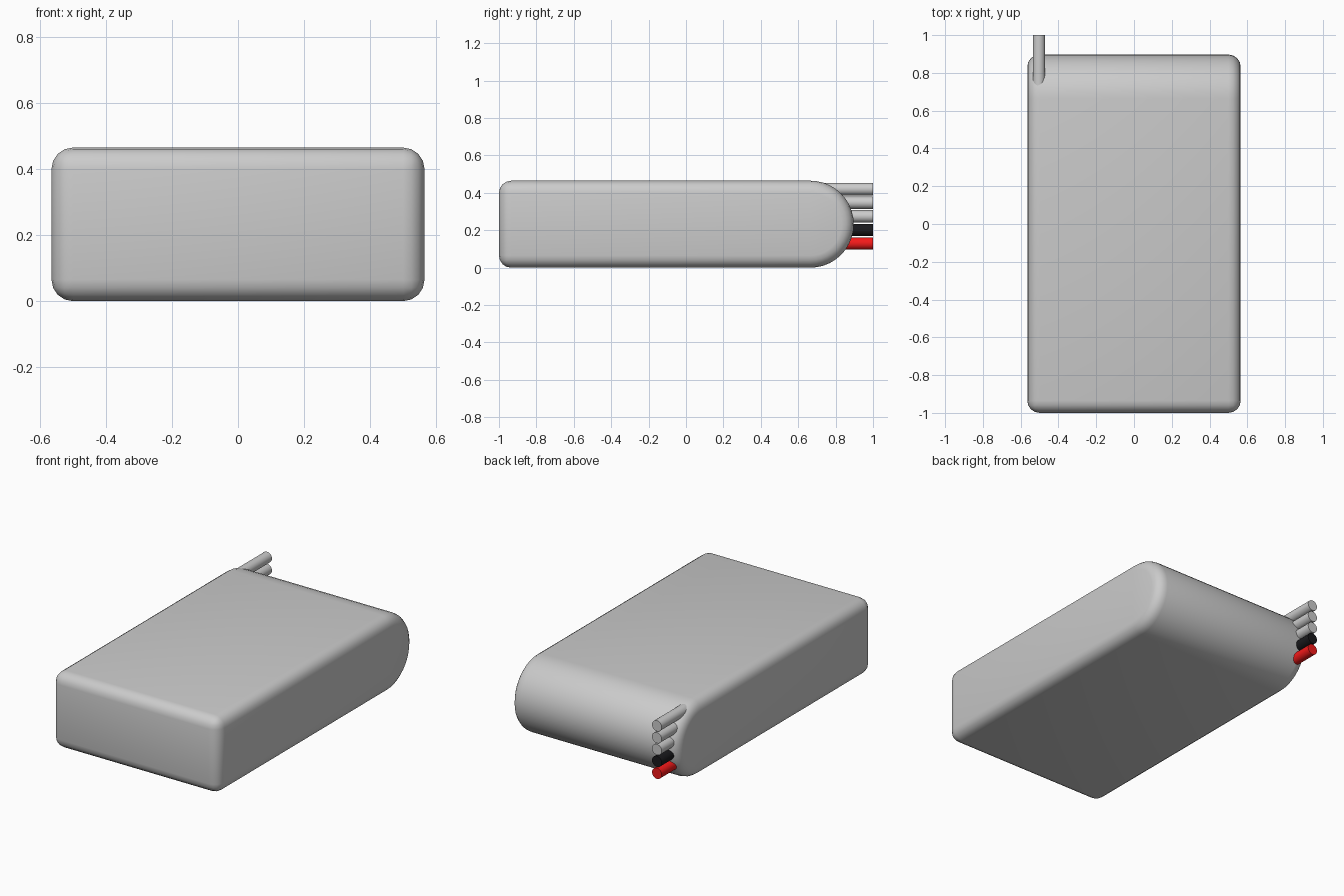
import bpy, bmesh
from math import sin, cos, pi

if "Cube" in bpy.data.objects:
    bpy.data.objects.remove(bpy.data.objects["Cube"])

HALF_W, HEIGHT = 0.565, 0.465
R = HEIGHT / 2
ARC_Y = 0.897 - R


def finish(obj, angle):
    bpy.ops.object.select_all(action='DESELECT')
    obj.select_set(True)
    bpy.context.view_layer.objects.active = obj
    bpy.ops.object.shade_smooth_by_angle(angle=angle)


def colour(obj, name, rgb):
    mat = bpy.data.materials.new(name)
    mat.diffuse_color = (*rgb, 1)
    mat.use_nodes = True
    mat.node_tree.nodes["Principled BSDF"].inputs["Base Color"].default_value = mat.diffuse_color
    obj.data.materials.append(mat)


# Case: side profile with a half-round back, extruded across x, all rims rounded
n = 20
profile = [(-1, 0)]
profile += [(ARC_Y + R * cos(-pi / 2 + pi * i / n), R + R * sin(-pi / 2 + pi * i / n))
            for i in range(n + 1)]
profile += [(-1, HEIGHT)]
bm = bmesh.new()
face = bm.faces.new([bm.verts.new((-HALF_W, y, z)) for y, z in profile])
ext = bmesh.ops.extrude_face_region(bm, geom=[face])
verts = [v for v in ext["geom"] if isinstance(v, bmesh.types.BMVert)]
bmesh.ops.translate(bm, vec=(2 * HALF_W, 0, 0), verts=verts)
bmesh.ops.recalc_face_normals(bm, faces=bm.faces)
sharp = [e for e in bm.edges if e.calc_face_angle(0) > 0.7]
bmesh.ops.bevel(bm, geom=sharp, offset=0.065, segments=4, profile=0.5,
                affect='EDGES', clamp_overlap=True)
mesh = bpy.data.meshes.new("case")
bm.to_mesh(mesh)
bm.free()
case = bpy.data.objects.new("case", mesh)
bpy.context.collection.objects.link(case)
finish(case, 0.7)

# Wires: a vertical row leaving the rounded back near the left side
wires = [("red_wire", (0.9, 0.01, 0.01)), ("black_wire", (0.01, 0.01, 0.012)),
         ("lower_wire", None), ("middle_wire", None), ("upper_wire", None)]
START, END = 0.7, 1.0
for i, (name, rgb) in enumerate(wires):
    bpy.ops.mesh.primitive_cylinder_add(
        vertices=24, radius=0.033, depth=END - START,
        location=(-0.503, (START + END) / 2, 0.129 + 0.0728 * i),
        rotation=(pi / 2, 0, 0))
    wire = bpy.context.object
    wire.name = name
    if rgb:
        colour(wire, name, rgb)
    finish(wire, 0.6)
